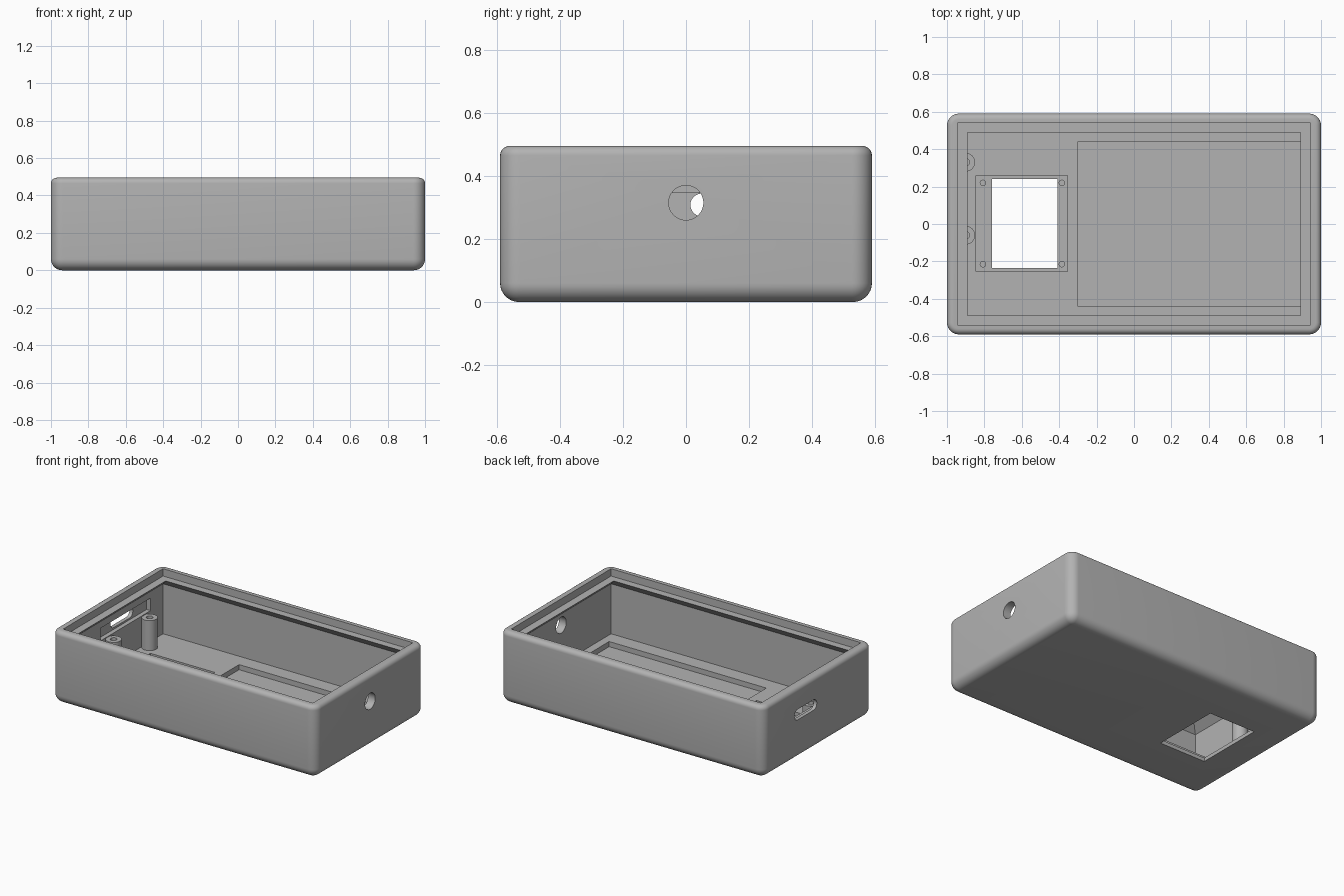
import bpy, bmesh, math

if "Cube" in bpy.data.objects:
    bpy.data.objects.remove(bpy.data.objects["Cube"])

grey = bpy.data.materials.new("plain_grey")
grey.diffuse_color = (0.45, 0.45, 0.45, 1)
grey.use_nodes = True
grey.node_tree.nodes["Principled BSDF"].inputs["Base Color"].default_value = grey.diffuse_color


def loft(name, rings):
    """Closed solid from a bottom-to-top stack of equal-length point rings."""
    bm = bmesh.new()
    loops = [[bm.verts.new(p) for p in r] for r in rings]
    n = len(loops[0])
    for a, b in zip(loops, loops[1:]):
        for i in range(n):
            j = (i + 1) % n
            bm.faces.new((a[i], a[j], b[j], b[i]))
    bm.faces.new(loops[0][::-1])
    bm.faces.new(loops[-1])
    bmesh.ops.recalc_face_normals(bm, faces=bm.faces)
    me = bpy.data.meshes.new(name)
    bm.to_mesh(me)
    bm.free()
    ob = bpy.data.objects.new(name, me)
    me.materials.append(grey)
    bpy.context.collection.objects.link(ob)
    return ob


def rect(hx, hy, z):
    return [(-hx, -hy, z), (hx, -hy, z), (hx, hy, z), (-hx, hy, z)]


def round_rect(hx, hy, r, z, seg=8):
    pts = []
    for k, (sx, sy) in enumerate([(1, 1), (-1, 1), (-1, -1), (1, -1)]):
        for i in range(seg + 1):
            a = math.pi / 2 * (k + i / seg)
            pts.append((sx * (hx - r) + r * math.cos(a),
                        sy * (hy - r) + r * math.sin(a), z))
    return pts


def box(name, x0, x1, y0, y1, z0, z1):
    return loft(name, [[(x0, y0, z), (x1, y0, z), (x1, y1, z), (x0, y1, z)]
                       for z in (z0, z1)])


def post(name, x, y, r, z0, z1, n=32):
    return loft(name, [[(x + r * math.cos(2 * math.pi * i / n),
                         y + r * math.sin(2 * math.pi * i / n), z)
                        for i in range(n)] for z in (z0, z1)])


def side_slot(name, x0, x1, y, z, r, half=0.0, n=40):
    """Round or stadium-shaped cutter running along x."""
    rings = []
    for x in (x0, x1):
        ring = []
        for i in range(n):
            a = 2 * math.pi * (i + 0.5) / n
            c = math.cos(a)
            ring.append((x, y + math.copysign(half, c) + r * c, z + r * math.sin(a)))
        rings.append(ring)
    return loft(name, rings)


def cut(ob, cutter):
    m = ob.modifiers.new("cut", 'BOOLEAN')
    m.operation, m.solver, m.object = 'DIFFERENCE', 'EXACT', cutter
    bpy.context.view_layer.objects.active = ob
    bpy.ops.object.modifier_apply(modifier=m.name)
    bpy.data.objects.remove(cutter)


def smooth(ob):
    bpy.ops.object.select_all(action='DESELECT')
    ob.select_set(True)
    bpy.context.view_layer.objects.active = ob
    bpy.ops.object.shade_smooth_by_angle(angle=math.radians(30))


# Outer body with large bottom and small top fillets
HX, HY, H, RB, RT, RC = 1.0, 0.59, 0.495, 0.06, 0.03, 0.063
profile = []
for i in range(9):
    a = math.pi / 2 * i / 8
    profile.append((RB * (1 - math.sin(a)), RB * (1 - math.cos(a))))
for i in range(7):
    a = math.pi / 2 * i / 6
    profile.append((RT * (1 - math.cos(a)), H - RT + RT * math.sin(a)))
shell = loft("case_shell", [round_rect(HX - d, HY - d, RC - d, z) for d, z in profile])

# Cavity with lid seat and sloped overhang below it
IX, IY, FLOOR = 0.945, 0.54, 0.05
cut(shell, loft("cavity", [rect(IX, IY, FLOOR), rect(IX, IY, 0.392),
                           rect(0.89, 0.49, 0.445), rect(IX, IY, 0.445),
                           rect(IX, IY, 0.6)]))
# Shallow floor recesses and display window
cut(shell, box("tray_recess", -0.30, 0.89, -0.44, 0.44, 0.015, 0.2))
cut(shell, box("display_recess", -0.845, -0.355, -0.255, 0.26, 0.025, 0.2))
cut(shell, box("window", -0.76, -0.41, -0.235, 0.24, -0.1, 0.2))
# Cable hole, connector slot and its inner pocket
cut(shell, side_slot("cable_hole", 0.9, 1.1, 0, 0.315, 0.055))
cut(shell, box("connector_pocket", -0.975, -0.9, -0.135, 0.405, 0.26, 0.346))
cut(shell, side_slot("connector_slot", -1.1, -0.9, 0.135, 0.308, 0.036, 0.085))
smooth(shell)

# Board posts with screw holes
for i, y in enumerate((-0.06, 0.33)):
    p = post(f"board_post_{i + 1}", -0.9, y, 0.05, FLOOR - 0.01, 0.255)
    cut(p, post("screw_hole", -0.9, y, 0.021, 0.1, 0.3, 20))
    smooth(p)

# Locating pegs at the display corners
for i, (x, y) in enumerate([(x, y) for x in (-0.808, -0.386) for y in (-0.215, 0.22)]):
    smooth(post(f"display_peg_{i + 1}", x, y, 0.017, 0.02, 0.05, 20))
